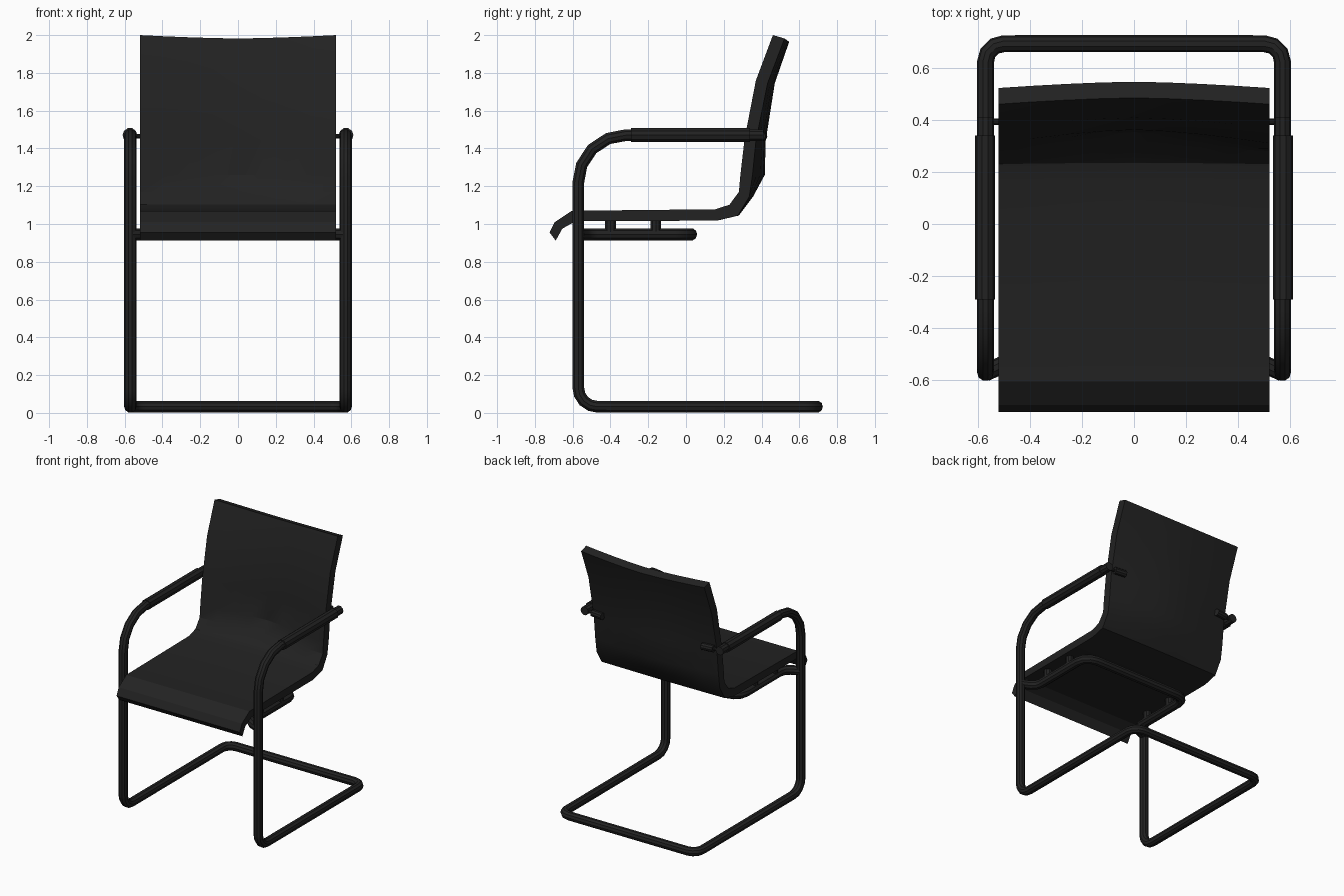
import bpy, bmesh
from mathutils import Vector

if "Cube" in bpy.data.objects:
    bpy.data.objects.remove(bpy.data.objects["Cube"])

black = bpy.data.materials.new("charcoal black")
black.diffuse_color = (0.016, 0.016, 0.016, 1)
black.use_nodes = True
black.node_tree.nodes["Principled BSDF"].inputs["Base Color"].default_value = black.diffuse_color


def fillet(points, radii, segs):
    """Round the inner corners of a polyline with arc-like bends."""
    pts = [Vector(p) for p in points]
    out = [pts[0]]
    for i in range(1, len(pts) - 1):
        p, r, n = pts[i], radii[i - 1], segs[i - 1]
        d1, d2 = (pts[i - 1] - p).normalized(), (pts[i + 1] - p).normalized()
        if r == 0:
            out.append(p)
            continue
        a, b = p + d1 * r, p + d2 * r
        w0 = 0.7071
        for k in range(n + 1):
            t = k / n
            c0, c1, c2 = (1 - t) ** 2, 2 * t * (1 - t) * w0, t * t
            out.append((a * c0 + p * c1 + b * c2) / (c0 + c1 + c2))
    return out + [pts[-1]]


def tube(name, pts, radius):
    """Capped round tube along a polyline."""
    cu = bpy.data.curves.new(name, 'CURVE')
    cu.dimensions = '3D'
    cu.bevel_depth = radius
    cu.bevel_resolution = 3
    cu.use_fill_caps = True
    sp = cu.splines.new('POLY')
    sp.points.add(len(pts) - 1)
    for q, p in zip(sp.points, pts):
        q.co = (*p, 1)
    tmp = bpy.data.objects.new(name + "_path", cu)
    bpy.context.collection.objects.link(tmp)
    me = bpy.data.meshes.new_from_object(tmp.evaluated_get(bpy.context.evaluated_depsgraph_get()))
    bpy.data.objects.remove(tmp)
    return finish(name, me)


def finish(name, me, angle=0.6):
    me.name = name
    ob = bpy.data.objects.new(name, me)
    bpy.context.collection.objects.link(ob)
    me.materials.clear()
    me.materials.append(black)
    bpy.ops.object.select_all(action='DESELECT')
    ob.select_set(True)
    bpy.context.view_layer.objects.active = ob
    bpy.ops.object.shade_smooth_by_angle(angle=angle)
    return ob


def mirrored(half):
    """Extend a +x half path across to -x."""
    return half + [Vector((-p.x, p.y, p.z)) for p in reversed(half)]


# Cantilever frame: arms, front posts and floor loop in one tube
X, F, B = 0.57, -0.57, 0.692
half = fillet([(X, 0.41, 1.47), (X, F, 1.47), (X, F, 0.033), (X, B, 0.033), (0.45, B, 0.033)],
              [0.25, 0.10, 0.07], [4, 4, 3])
tube("cantilever_frame", mirrored(half), 0.0325)

# Under-seat support loop
half = fillet([(X, F, 0.945), (0.46, -0.52, 0.945), (0.46, 0.025, 0.945), (0.3, 0.025, 0.945)],
              [0.05, 0.09], [2, 3])
tube("seat_support", mirrored(half), 0.034)

for s, side in ((1, "right"), (-1, "left")):
    # Arm pads, back pins and seat spacers
    tube(side + "_arm_pad", [(s * 0.572, -0.29, 1.47), (s * 0.572, 0.34, 1.47)], 0.039)
    tube(side + "_back_pin", [(s * X, 0.392, 1.465), (s * 0.5, 0.392, 1.465)], 0.012)
    tube(side + "_back_stub", [(s * 0.51, 0.395, 1.465), (s * 0.42, 0.405, 1.465)], 0.026)
    for i, y in enumerate((-0.4, -0.16)):
        tube(f"{side}_spacer_{i}", [(s * 0.46, y, 0.95), (s * 0.46, y, 1.03)], 0.03)

# Seat shell: upper y,z, lower y,z and backward bow at the middle
profile = [
    (-0.722, 0.955, -0.690, 0.912, 0),
    (-0.695, 1.010, -0.655, 0.975, 0),
    (-0.605, 1.070, -0.585, 1.015, 0),
    (0.155, 1.078, 0.165, 1.018, 0),
    (0.230, 1.102, 0.275, 1.045, 0.005),
    (0.280, 1.170, 0.335, 1.145, 0.02),
    (0.288, 1.260, 0.352, 1.260, 0.065),
    (0.310, 1.450, 0.370, 1.440, 0.052),
    (0.370, 1.760, 0.432, 1.745, 0.038),
    (0.460, 2.000, 0.522, 1.982, 0.024),
]
W, COLS = 0.52, 8
bm = bmesh.new()
grid = []
for i in range(COLS + 1):
    u = 2 * i / COLS - 1
    k = 1 - abs(u) ** 1.5
    top, low = [], []
    for y0, z0, y1, z1, bow in profile:
        dz = 0.018 * k if z0 > 1.99 else 0
        top.append(bm.verts.new((u * W, y0 + bow * k, z0 - dz)))
        low.append(bm.verts.new((u * W, y1 + bow * k, z1 - dz)))
    grid.append(top + low[::-1])
n = len(grid[0])
for a, b in zip(grid, grid[1:]):
    for j in range(n):
        bm.faces.new((a[j], a[(j + 1) % n], b[(j + 1) % n], b[j]))
for end in (grid[0], grid[-1]):
    for j in range(n // 2 - 1):
        bm.faces.new((end[j], end[j + 1], end[n - 2 - j], end[n - 1 - j]))
bmesh.ops.recalc_face_normals(bm, faces=bm.faces)
me = bpy.data.meshes.new("seat_shell")
bm.to_mesh(me)
bm.free()
finish("seat_shell", me, 0.45)
